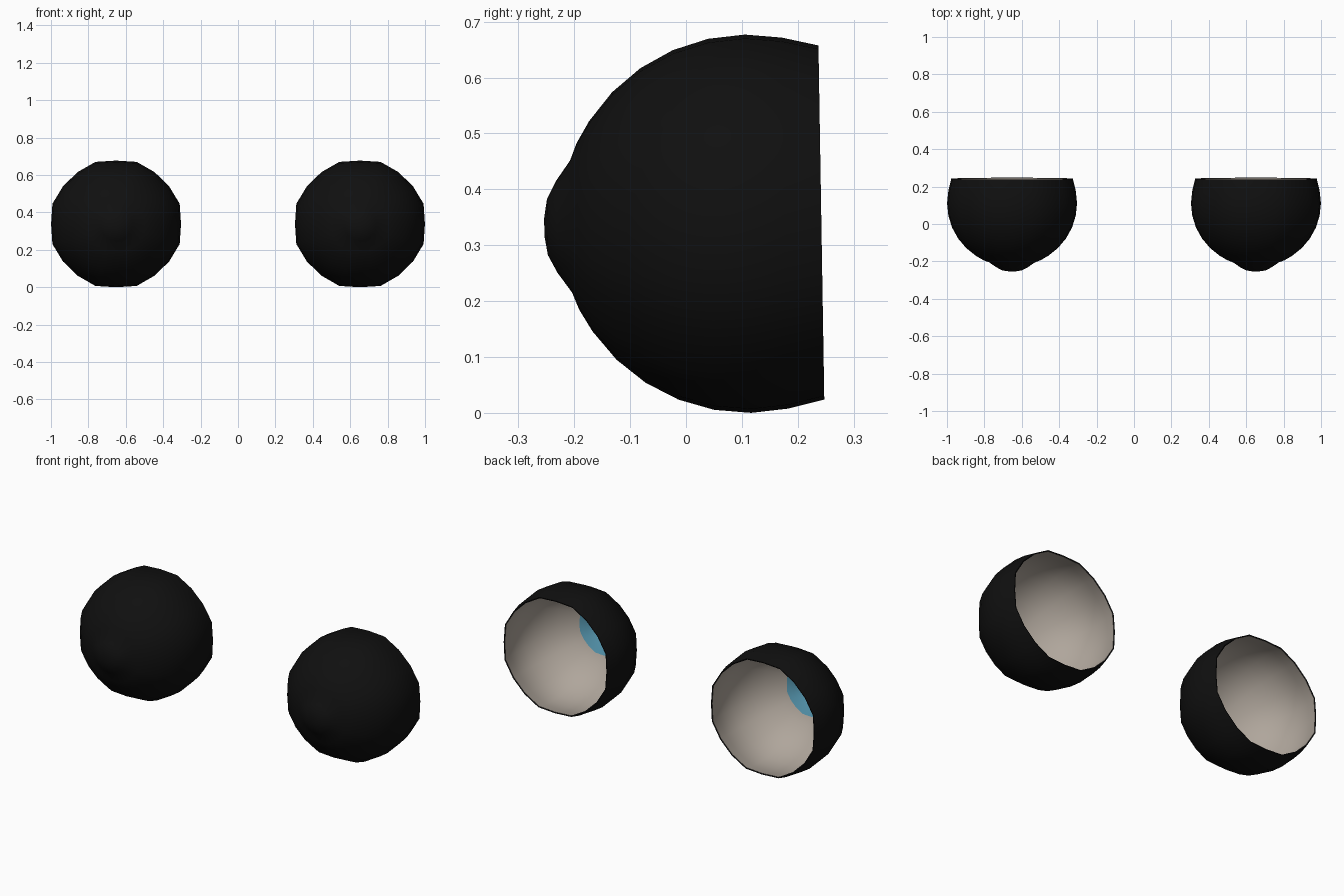
import bpy, bmesh, math
from mathutils import Matrix

cube = bpy.data.objects.get("Cube")
if cube:
    bpy.data.objects.remove(cube, do_unlink=True)


def material(name, rgb):
    m = bpy.data.materials.new(name)
    m.use_nodes = True
    m.diffuse_color = (*rgb, 1)
    m.node_tree.nodes["Principled BSDF"].inputs["Base Color"].default_value = (*rgb, 1)
    return m


black = material("black", (0.005, 0.005, 0.005))
white = material("warm_white", (0.43, 0.38, 0.33))
blue = material("iris_blue", (0.09, 0.30, 0.42))

# Meridian from the front bulge to the open back: degrees off the axis, radius
PROFILE = [(2.5, .365), (8, .3625), (13.5, .352), (20.5, .338), (26, .339)]
PROFILE += [(90 + 11.25 * k, .3385) for k in range(-5, 2)] + [(112.5, .343)]
SIDES = 20
LUMP = [1, 1.03, 1.01, 1.01, 1.03]   # slightly squared-off round section
WIDEN = 1.026                        # a little wider than tall
THICKNESS = 0.982


def ring(bm, degrees, radius):
    a = math.radians(degrees)
    verts = []
    for k in range(SIDES):
        t = 2 * math.pi * k / SIDES
        r = radius * math.sin(a) * LUMP[k % 5]
        verts.append(bm.verts.new((WIDEN * r * math.cos(t), -radius * math.cos(a), r * math.sin(t))))
    return verts


def bridge(bm, a, b, index=0):
    for k in range(SIDES):
        j = (k + 1) % SIDES
        bm.faces.new((a[k], a[j], b[j], b[k])).material_index = index


def cup(name, side, scale, mats, colour_at, rim=False, inward=False):
    bm = bmesh.new()
    rings = [ring(bm, d, r * scale) for d, r in PROFILE]
    bm.faces.new(rings[0]).material_index = colour_at(0)
    for (d, _), a, b in zip(PROFILE, rings, rings[1:]):
        bridge(bm, a, b, colour_at(d))
    if rim:
        d, r = PROFILE[-1]
        bridge(bm, rings[-1], ring(bm, d, r * THICKNESS))
    bmesh.ops.recalc_face_normals(bm, faces=bm.faces)
    # The front cap must face forward on the outside, backward on the inside
    bm.faces.ensure_lookup_table()
    if (bm.faces[0].normal.y > 0) != inward:
        bmesh.ops.reverse_faces(bm, faces=bm.faces)
    bm.transform(Matrix.Translation((side * .652, .111, .3385)) @ Matrix.Rotation(.0165, 4, 'X'))
    mesh = bpy.data.meshes.new(name)
    bm.to_mesh(mesh)
    bm.free()
    for m in mats:
        mesh.materials.append(m)
    ob = bpy.data.objects.new(name, mesh)
    bpy.context.collection.objects.link(ob)
    bpy.ops.object.select_all(action='DESELECT')
    ob.select_set(True)
    bpy.context.view_layer.objects.active = ob
    bpy.ops.object.shade_smooth_by_angle(angle=math.radians(40))


# Pupil, iris and white, by angle off the axis
def eye_colour(degrees):
    return 2 if degrees < 8 else 1 if degrees < 26 else 0


for label, side in (("left", 1), ("right", -1)):
    cup(label + "_outer_shell", side, 1, [black], lambda d: 0, rim=True)
    cup(label + "_eye_lining", side, THICKNESS, [white, blue, black], eye_colour, inward=True)
